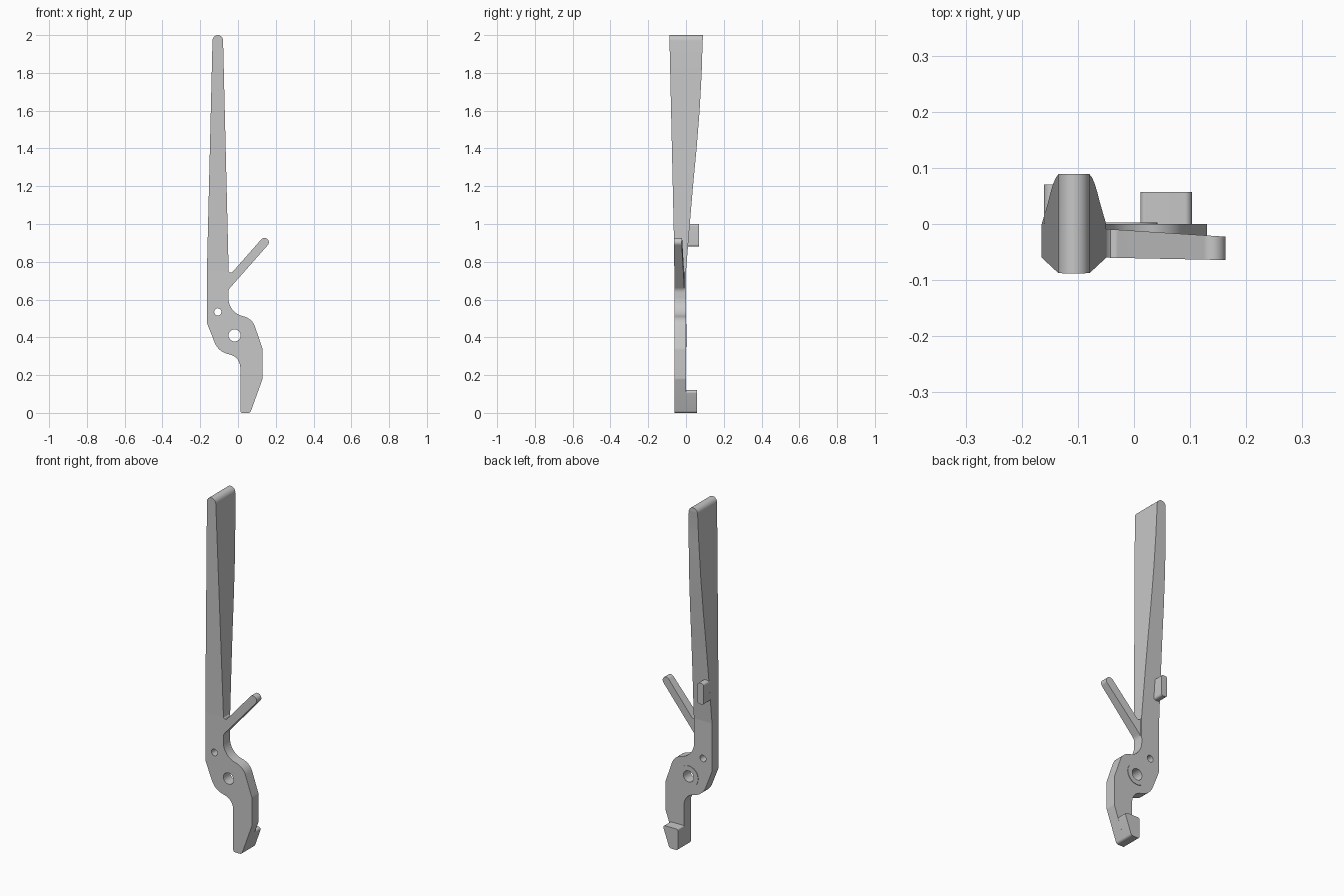
import bpy, bmesh, math
from mathutils import Vector

cube = bpy.data.objects.get("Cube")
if cube:
    bpy.data.objects.remove(cube)

COLOUR = (0.57, 0.57, 0.57, 1)
grey = bpy.data.materials.new("plain_grey")
grey.use_nodes = True
grey.diffuse_color = COLOUR
grey.node_tree.nodes["Principled BSDF"].inputs["Base Color"].default_value = COLOUR


def fillet(corners, steps=8):
    """Round each (x, z, radius) corner of a closed outline."""
    out = []
    for i, (x, z, r) in enumerate(corners):
        p = Vector((x, z))
        if r == 0:
            out.append(p)
            continue
        a = (Vector(corners[i - 1][:2]) - p).normalized()
        b = (Vector(corners[(i + 1) % len(corners)][:2]) - p).normalized()
        half = a.angle(b) / 2
        centre = p + (a + b).normalized() * (r / math.sin(half))
        start = p + a * (r / math.tan(half)) - centre
        end = p + b * (r / math.tan(half)) - centre
        for k in range(steps + 1):
            out.append(centre + start.lerp(end, k / steps).normalized() * r)
    return out


def loft(name, rings):
    """Skin a list of equal closed rings and cap both ends."""
    bm = bmesh.new()
    rows = [[bm.verts.new(p) for p in ring] for ring in rings]
    n = len(rows[0])
    for low, high in zip(rows, rows[1:]):
        for i in range(n):
            j = (i + 1) % n
            bm.faces.new((low[i], low[j], high[j], high[i]))
    bm.faces.new(rows[0])
    bm.faces.new(rows[-1])
    bmesh.ops.recalc_face_normals(bm, faces=bm.faces)
    mesh = bpy.data.meshes.new(name)
    bm.to_mesh(mesh)
    bm.free()
    mesh.materials.append(grey)
    obj = bpy.data.objects.new(name, mesh)
    bpy.context.collection.objects.link(obj)
    return obj


def prism(name, outline, front, back):
    """Extrude an x-z outline in y; front and back are functions of x."""
    return loft(name, [[(p.x, f(p.x), p.y) for p in outline] for f in (front, back)])


def flat(y):
    return lambda x: y


def circle(x, z, r, n=32):
    return [Vector((x + r * math.cos(math.tau * k / n), z + r * math.sin(math.tau * k / n)))
            for k in range(n)]


# Curved lower plate
body = prism("pivot_plate", fillet([
    (-0.164, 0.75, 0), (-0.164, 0.475, 0.05), (-0.105, 0.325, 0.1), (0.012, 0.295, 0.07),
    (0.012, 0, 0.01), (0.065, 0, 0.015), (0.13, 0.18, 0.02), (0.13, 0.34, 0.04),
    (0.075, 0.5, 0.08), (-0.052, 0.53, 0.1), (-0.05, 0.75, 0)]), flat(-0.06), flat(0))

# Raised ring round the pivot on the back
boss = prism("pivot_boss", circle(-0.018, 0.41, 0.06), flat(-0.01), flat(0.003))

# Long lever: narrows in x and widens in y toward a rounded top
depths = [(0.75, 0), (0.85, 0.008), (1.0, 0.02), (1.2, 0.037), (1.4, 0.056),
          (1.6, 0.072), (1.8, 0.083), (1.97, 0.088)]
stations = [(z, 0.0575 - 0.0295 * (z - 0.75) / 1.22, back) for z, back in depths]
for k in range(1, 9):
    a = math.radians(11 * k)
    stations.append((1.97 + 0.03 * math.sin(a), 0.028 * math.cos(a), 0.089))
rings = []
for z, half, back in stations:
    front = -0.06 - 0.028 * (z - 0.75) / 1.25
    rings.append([(-0.107 - half, front, z), (-0.107 + half, front, z),
                  (-0.107 + half, back, z), (-0.107 - half, back, z)])
lever = loft("lever", rings)

# Slanted side arm, thinner toward its tip
arm = prism("side_arm", fillet([
    (-0.08, 0.6, 0), (-0.051, 0.6, 0), (-0.051, 0.652, 0.04), (0.1725, 0.905, 0.0225),
    (0.138, 0.9355, 0.0225), (-0.05, 0.722, 0.012), (-0.05, 0.76, 0), (-0.08, 0.76, 0)]),
    lambda x: -0.061 - 0.02 * x, lambda x: -0.012 - 0.065 * x)

# Hook on the back of the foot
foot = prism("foot_hook", fillet([
    (0.012, 0.12, 0.008), (0.012, 0, 0.01), (0.065, 0, 0.015), (0.108, 0.12, 0.012)]),
    flat(-0.01), flat(0.057))

# Small peg on the back of the lever
peg = prism("back_peg", fillet([
    (-0.16, 1.0, 0.012), (-0.16, 0.88, 0.012), (-0.122, 0.88, 0.012), (-0.122, 1.0, 0.012)]),
    flat(0), flat(0.07))

# Through holes
for name, x, z, r in (("pivot_hole", -0.018, 0.41, 0.032), ("pin_hole", -0.107, 0.535, 0.019)):
    cutter = prism(name + "_cutter", circle(x, z, r), flat(-0.2), flat(0.2))
    cutter.hide_render = True
    cutter.hide_viewport = True
    for target in (body, boss):
        mod = target.modifiers.new(name, "BOOLEAN")
        mod.object = cutter
        mod.operation = "DIFFERENCE"
        mod.solver = "EXACT"

# Smooth the rounded edges only
for obj in (body, boss, lever, arm, foot, peg):
    bpy.ops.object.select_all(action="DESELECT")
    obj.select_set(True)
    bpy.context.view_layer.objects.active = obj
    bpy.ops.object.shade_smooth_by_angle(angle=math.radians(30))
